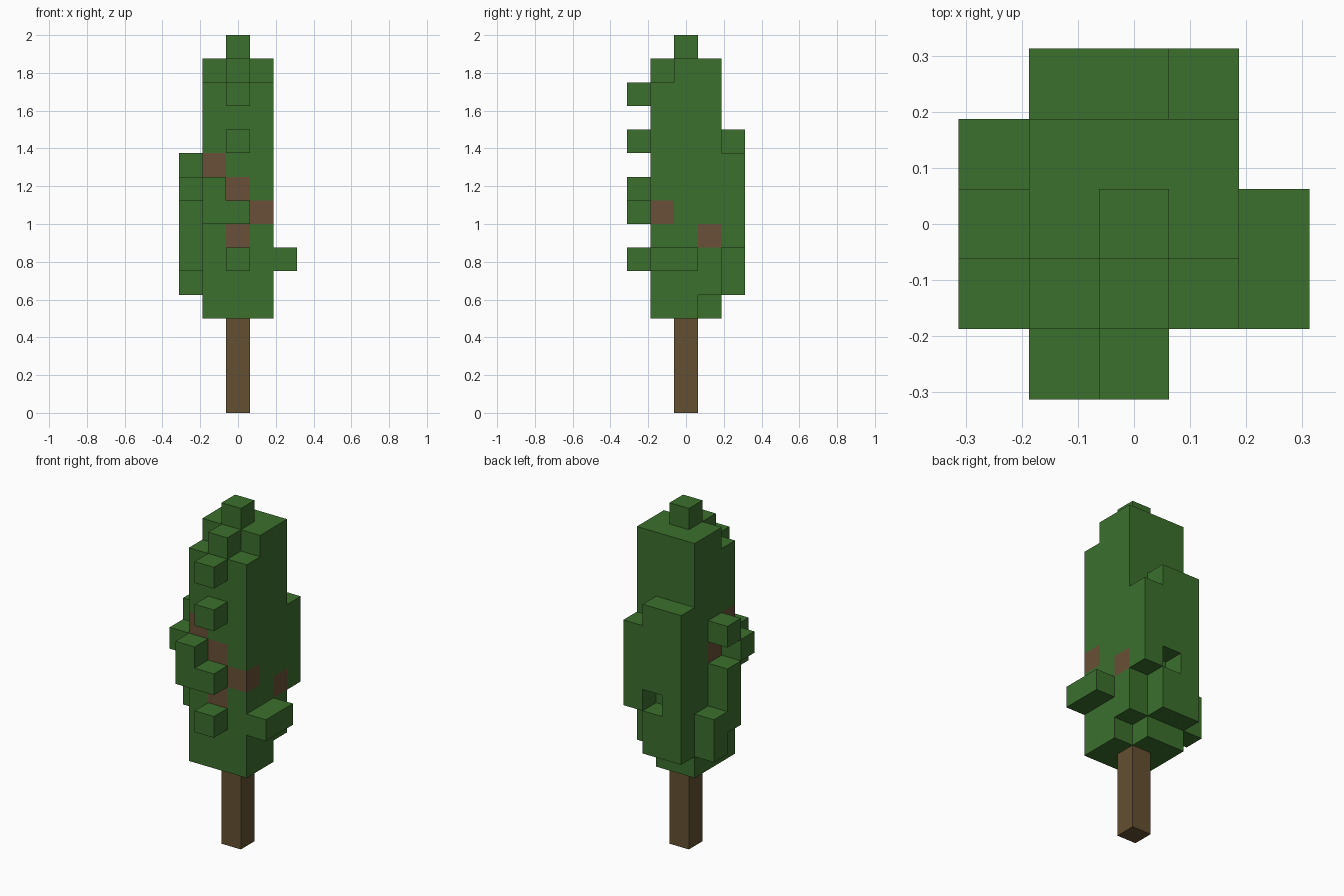
import bpy
import bmesh
from itertools import product
from mathutils import Vector

UNIT = 0.125  # edge of one block

cube = bpy.data.objects.get("Cube")
if cube:
    bpy.data.objects.remove(cube, do_unlink=True)


def material(name, rgb):
    mat = bpy.data.materials.new(name)
    mat.use_nodes = True
    mat.diffuse_color = (*rgb, 1)
    mat.node_tree.nodes["Principled BSDF"].inputs["Base Color"].default_value = (*rgb, 1)
    return mat


leaf_green = material("leaf green", (0.045, 0.162, 0.027))
trunk_brown = material("trunk brown", (0.130, 0.080, 0.032))
branch_brown = material("branch brown", (0.141, 0.080, 0.038))


def block(xs, ys, zs):
    """Cells of a box; each range is inclusive."""
    return set(product(*(range(a, b + 1) for a, b in (xs, ys, zs))))


def build(name, cells, mats, marked=(), hidden=()):
    """Skin of a group of blocks; marked blocks take the second material."""
    bm = bmesh.new()
    verts = {}
    for cell in sorted(cells):
        for axis, sign in product(range(3), (-1, 1)):
            normal = Vector([sign if i == axis else 0 for i in range(3)])
            neighbour = tuple(int(c + n) for c, n in zip(cell, normal))
            if neighbour in cells or neighbour in hidden:
                continue
            u = Vector([1 if i == (axis + 1) % 3 else 0 for i in range(3)])
            v = normal.cross(u)
            base = Vector((cell[0], cell[1], cell[2] + 0.5)) + normal / 2
            ring = []
            for a, b in ((-1, -1), (1, -1), (1, 1), (-1, 1)):
                co = (base + u * a / 2 + v * b / 2) * UNIT
                key = tuple(round(c / UNIT * 2) for c in co)
                if key not in verts:
                    verts[key] = bm.verts.new(co)
                ring.append(verts[key])
            bm.faces.new(ring).material_index = int(cell in marked)
    # Merge flat neighbouring squares of one colour
    bmesh.ops.dissolve_limit(bm, angle_limit=0.01, verts=bm.verts[:],
                             edges=bm.edges[:], delimit={'MATERIAL'})
    mesh = bpy.data.meshes.new(name)
    bm.to_mesh(mesh)
    bm.free()
    for mat in mats:
        mesh.materials.append(mat)
    bpy.context.collection.objects.link(bpy.data.objects.new(name, mesh))


# Trunk
trunk = block((0, 0), (0, 0), (0, 3))
build("trunk", trunk, [trunk_brown])

# Crown core with its tip, less the notched corners
crown = block((-1, 1), (-1, 1), (4, 14)) | {(0, 0, 15)}
crown -= {(-1, -1, 14), (1, -1, 14), (1, 1, 4)}

# Front tufts
crown |= {(0, -2, z) for z in (6, 8, 11, 13)}
crown |= block((-1, -1), (-2, -2), (8, 9))

# Left tuft
crown |= block((2, 2), (-1, 0), (6, 6))

# Right tufts
crown |= block((-2, -2), (1, 1), (5, 6)) | block((-2, -2), (0, 0), (6, 8))
crown |= {(-2, 0, 10), (-2, -1, 9)}

# Back slab with a small hollow
crown |= block((-1, 0), (2, 2), (5, 11)) | block((1, 1), (2, 2), (7, 10))
crown -= {(0, 2, 7)}

# Branch blocks showing through the leaves
branches = {(-1, -1, 10), (0, -1, 9), (1, -1, 8), (0, -1, 7), (1, 1, 7), (-1, 0, 9)}
build("crown", crown, [leaf_green, branch_brown], branches, trunk)
